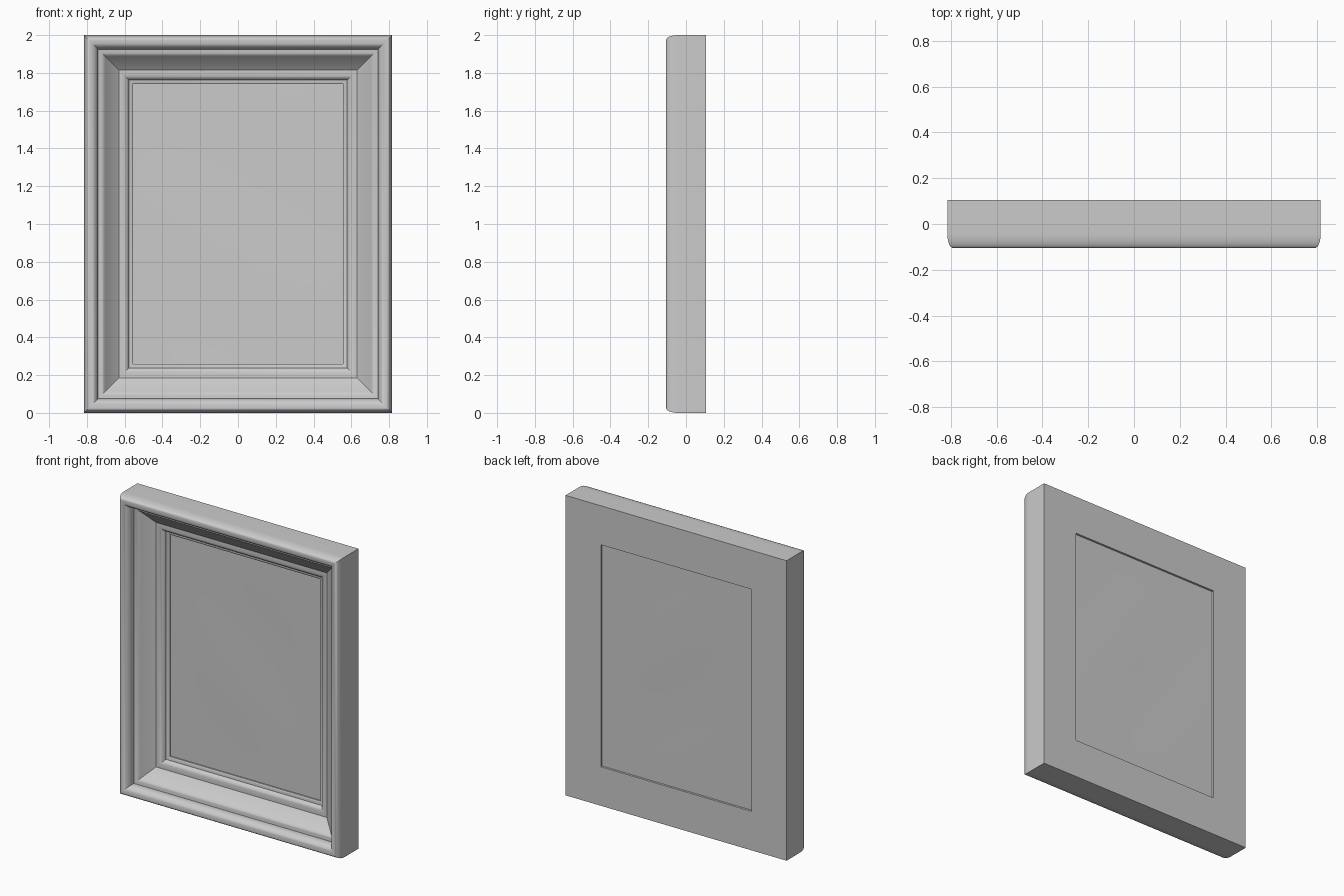
import bpy, bmesh, math

if "Cube" in bpy.data.objects:
    bpy.data.objects.remove(bpy.data.objects["Cube"])

W, H = 0.815, 2.0          # half width and height of the frame
BORDER = 0.26              # width of the moulding


def arc(cx, cy, rx, ry, a0, a1, n):
    """Points of an elliptical arc, angles in degrees."""
    pts = []
    for i in range(n + 1):
        a = math.radians(a0 + (a1 - a0) * i / n)
        pts.append((cx + rx * math.cos(a), cy + ry * math.sin(a)))
    return pts


def finish(name, bm, angle):
    bmesh.ops.recalc_face_normals(bm, faces=bm.faces)
    me = bpy.data.meshes.new(name)
    bm.to_mesh(me)
    bm.free()
    ob = bpy.data.objects.new(name, me)
    bpy.context.collection.objects.link(ob)
    bpy.ops.object.select_all(action='DESELECT')
    ob.select_set(True)
    bpy.context.view_layer.objects.active = ob
    bpy.ops.object.shade_smooth_by_angle(angle=math.radians(angle))
    return ob


# Moulding cross-section: (distance in from the outer edge, y)
profile = [(0.0, 0.105)]
profile += arc(0.025, -0.04, 0.025, 0.065, 180, 270, 8)     # rounded outer nose
profile += arc(0.03, -0.055, 0.045, 0.05, -90, 0, 8)        # nose falling inward
profile += [(0.075, -0.04), (0.095, -0.037)]                # narrow fillet
profile += [(0.105, -0.031), (0.113, -0.02)]
profile += [(0.185, 0.036)]                                 # sloping face
profile += arc(0.195, 0.066, 0.043, 0.03, -90, 0, 6)        # inner bead
profile += [(0.25, 0.068), (BORDER, 0.074), (BORDER, 0.105)]

# Frame: one mitred ring of four corners per profile point
bm = bmesh.new()
rings = []
for d, y in profile:
    x = W - d
    rings.append([bm.verts.new(p) for p in
                  ((-x, y, d), (x, y, d), (x, y, H - d), (-x, y, H - d))])
for i, a in enumerate(rings):
    b = rings[(i + 1) % len(rings)]
    for k in range(4):
        m = (k + 1) % 4
        bm.faces.new((a[k], a[m], b[m], b[k]))
finish("picture_frame", bm, 30)

# Canvas: thin sheet with a barely visible ripple, set just inside the back
bm = bmesh.new()
NX, NZ = 18, 24
px, z0, z1 = W - BORDER, BORDER, H - BORDER
layers = []
for base in (0.083, 0.091):
    grid = []
    for j in range(NZ + 1):
        row = []
        for i in range(NX + 1):
            u, v = i / NX, j / NZ
            fade = math.sin(math.pi * u) * math.sin(math.pi * v)
            ripple = 0.002 * fade * math.sin(5 * u + 7 * v)
            row.append(bm.verts.new((px * (2 * u - 1), base + ripple, z0 + (z1 - z0) * v)))
        grid.append(row)
    layers.append(grid)
    for j in range(NZ):
        for i in range(NX):
            bm.faces.new((grid[j][i], grid[j][i + 1], grid[j + 1][i + 1], grid[j + 1][i]))
# close the rim of the sheet
bmesh.ops.bridge_loops(bm, edges=[e for e in bm.edges if e.is_boundary])
finish("canvas", bm, 30)
